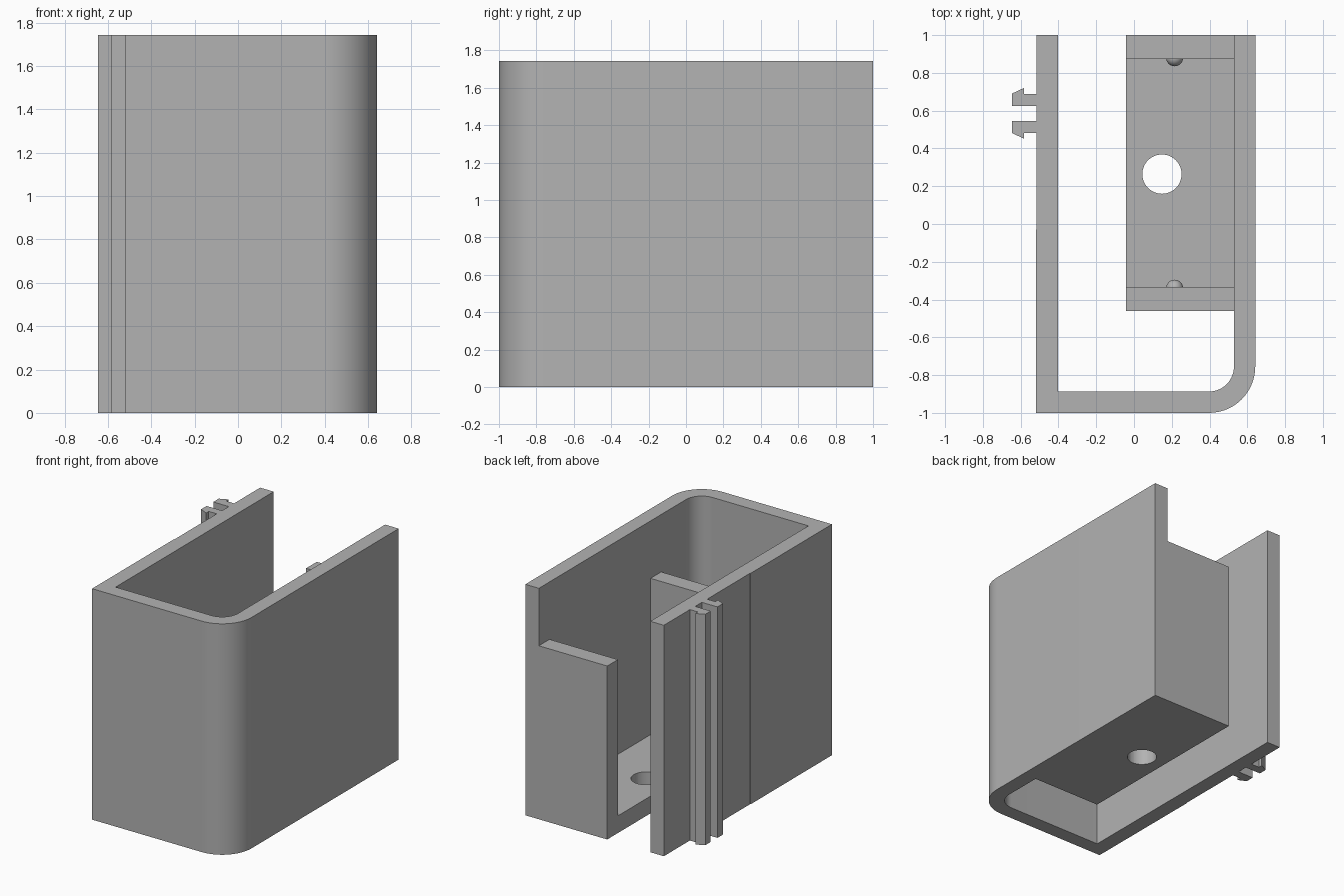
import bpy, bmesh
from math import sin, cos, pi, radians
from mathutils import Matrix, Vector

cube = bpy.data.objects.get("Cube")
if cube:
    bpy.data.objects.remove(cube, do_unlink=True)

# One plain grey plastic
grey = bpy.data.materials.new("grey plastic")
grey.use_nodes = True
colour = (0.45, 0.45, 0.45, 1)
grey.diffuse_color = colour
grey.node_tree.nodes["Principled BSDF"].inputs["Base Color"].default_value = colour

HEIGHT = 1.744
FLOOR = 0.13


def finish(name, bm):
    bmesh.ops.recalc_face_normals(bm, faces=bm.faces)
    mesh = bpy.data.meshes.new(name)
    bm.to_mesh(mesh)
    bm.free()
    mesh.materials.append(grey)
    obj = bpy.data.objects.new(name, mesh)
    bpy.context.collection.objects.link(obj)
    return obj


def extrude(name, points, direction):
    """Extrude a closed outline of 3D points along a direction."""
    bm = bmesh.new()
    face = bm.faces.new([bm.verts.new(p) for p in points])
    result = bmesh.ops.extrude_face_region(bm, geom=[face])
    verts = [v for v in result["geom"] if isinstance(v, bmesh.types.BMVert)]
    bmesh.ops.translate(bm, verts=verts, vec=Vector(direction))
    return finish(name, bm)


def smooth(obj):
    bpy.ops.object.select_all(action="DESELECT")
    obj.select_set(True)
    bpy.context.view_layer.objects.active = obj
    bpy.ops.object.shade_smooth_by_angle(angle=radians(30))


def arc(radius, start, end, steps=14):
    cx, cy = 0.397, -0.755
    angles = [start + (end - start) * i / steps for i in range(steps + 1)]
    return [(cx + radius * cos(a), cy + radius * sin(a)) for a in angles]


# Outer shell: J-shaped wall with one rounded corner and a faint side step
outline = [(-0.515, 1), (-0.515, -0.03), (-0.519, -0.03), (-0.519, -1)]
outline += arc(0.245, -pi / 2, 0)
outline += [(0.642, 1), (0.529, 1)]
outline += arc(0.132, 0, -pi / 2)
outline += [(-0.402, -0.887), (-0.402, 1)]
shell = extrude("outer_shell", [(x, y, 0) for x, y in outline], (0, 0, HEIGHT))
smooth(shell)

# Inner tray: floor with an upright plate at each end
LIP = 1.31
tray_profile = [(-0.46, 0), (1, 0), (1, LIP), (0.873, LIP), (0.873, FLOOR),
                (-0.333, FLOOR), (-0.333, LIP), (-0.46, LIP)]
tray = extrude("inner_tray", [(-0.042, y, z) for y, z in tray_profile], (0.572, 0, 0))

# Round hole through the tray floor
bm = bmesh.new()
bmesh.ops.create_cone(bm, cap_ends=True, segments=48, radius1=0.104, radius2=0.104,
                      depth=0.6, matrix=Matrix.Translation((0.148, 0.264, 0.06)))
cutter = finish("hole_cutter", bm)
cutter.hide_render = True
cut = tray.modifiers.new("hole", "BOOLEAN")
cut.operation = "DIFFERENCE"
cut.solver = "EXACT"
cut.object = cutter
smooth(tray)
bpy.ops.object.modifier_apply(modifier="hole")
bpy.data.objects.remove(cutter, do_unlink=True)

# Small rounded retaining bumps on the facing sides of the plates
for name, y in (("back_bump", 0.88), ("front_bump", -0.34)):
    bm = bmesh.new()
    bmesh.ops.create_uvsphere(bm, u_segments=24, v_segments=12, radius=0.045,
                              matrix=Matrix.Translation((0.215, y, 0.72)))
    smooth(finish(name, bm))

# Pair of mirrored barbed clip rails on the outside of the side wall
MIDDLE = 0.586
rail = [(-0.51, 0.04), (-0.645, 0.04), (-0.645, 0.105), (-0.583, 0.134),
        (-0.583, 0.103), (-0.51, 0.103)]
for name, side in (("back_clip_rail", 1), ("front_clip_rail", -1)):
    extrude(name, [(x, MIDDLE + side * y, 0) for x, y in rail], (0, 0, HEIGHT))
